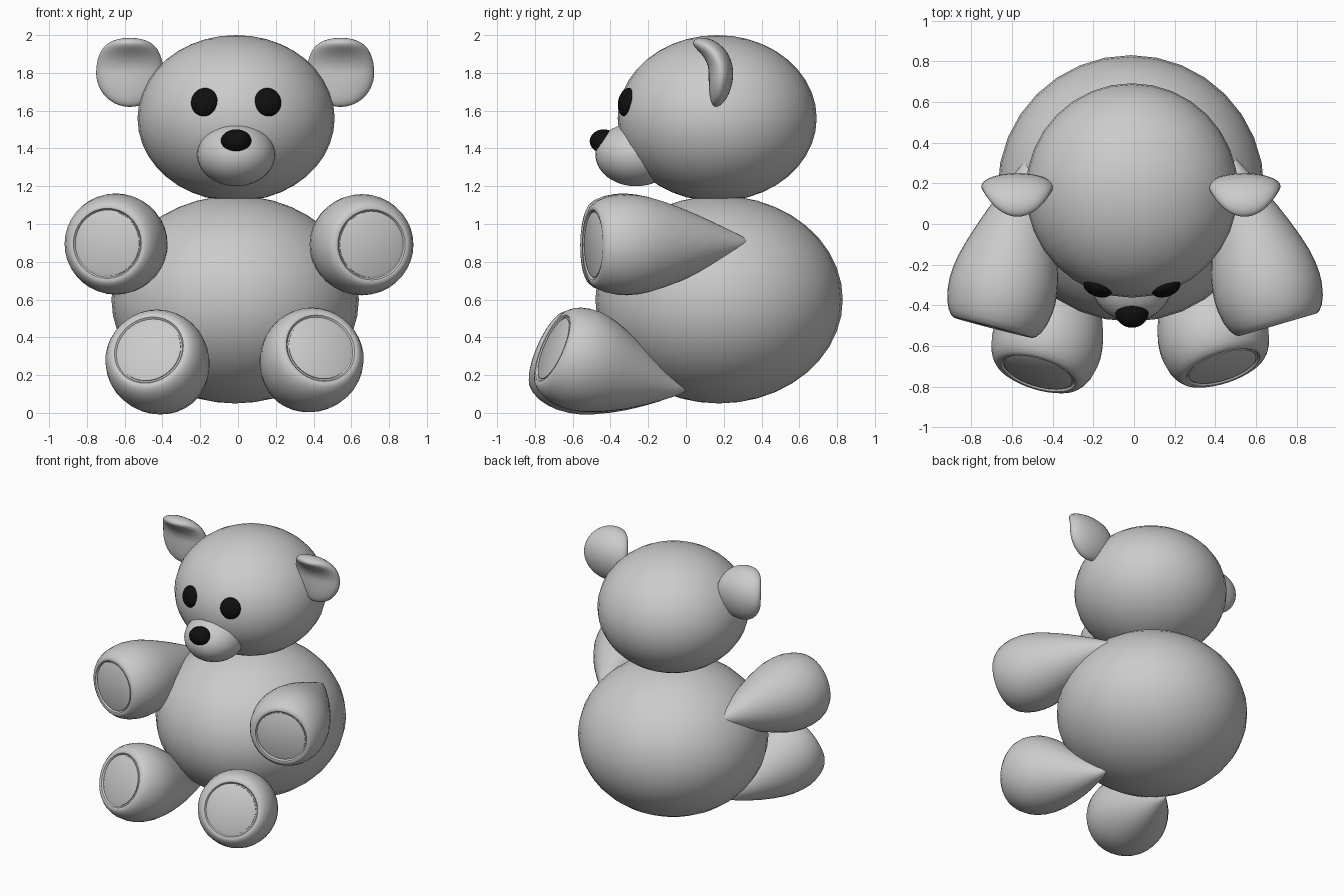
import bpy, bmesh, math
from mathutils import Vector, Matrix

if "Cube" in bpy.data.objects:
    bpy.data.objects.remove(bpy.data.objects["Cube"])

CX = -0.01  # symmetry line of the toy

black = bpy.data.materials.new("black")
black.diffuse_color = (0.005, 0.005, 0.005, 1)
black.use_nodes = True
black.node_tree.nodes["Principled BSDF"].inputs["Base Color"].default_value = black.diffuse_color


def finish(name, bm, mat=None):
    bmesh.ops.recalc_face_normals(bm, faces=bm.faces)
    me = bpy.data.meshes.new(name)
    bm.to_mesh(me)
    bm.free()
    ob = bpy.data.objects.new(name, me)
    bpy.context.collection.objects.link(ob)
    if mat:
        me.materials.append(mat)
    bpy.context.view_layer.objects.active = ob
    bpy.ops.object.select_all(action='DESELECT')
    ob.select_set(True)
    bpy.ops.object.shade_smooth_by_angle(angle=math.radians(40))
    return ob


def ellipsoid(name, loc, radii, rot=Matrix(), mat=None):
    bm = bmesh.new()
    bmesh.ops.create_uvsphere(bm, u_segments=32, v_segments=20, radius=1)
    bm.transform(Matrix.Translation(loc) @ rot @ Matrix.Diagonal((*radii, 1)))
    return finish(name, bm, mat)


def ear(name, x):
    # flattened ball whose upper half curls forward
    bm = bmesh.new()
    bmesh.ops.create_uvsphere(bm, u_segments=32, v_segments=28, radius=1)
    R, turn = 0.16, 1.5
    for v in bm.verts:
        t, d = v.co.z, v.co.y * 0.065
        if t > 0:
            a = t * turn
            y = 0.185 - R * (1 - math.cos(a)) + d * math.cos(a)
            z = 1.80 + R * math.sin(a) + d * math.sin(a)
        else:
            y, z = 0.185 - 0.025 * t * t + d, 1.80 + 0.18 * t
        v.co = (x + v.co.x * 0.178, y, z)
    finish(name, bm)


# limb profile: (fraction along the axis, radius), starting at the sunken pad seat
LIMB = [(0.005, 0.0), (0.005, 0.178), (-0.008, 0.186), (-0.010, 0.198),
        (0.0, 0.215), (0.03, 0.235), (0.08, 0.253), (0.15, 0.265), (0.21, 0.268),
        (0.28, 0.263), (0.35, 0.252), (0.44, 0.229), (0.54, 0.198), (0.64, 0.163),
        (0.74, 0.124), (0.84, 0.083), (0.92, 0.048), (0.97, 0.025), (1.0, 0.0)]


def revolve(name, rows, segs=36):
    # rows: (centre, axis direction, radius)
    bm = bmesh.new()
    prev = None
    for c, d, r in rows:
        q = d.to_track_quat('Z', 'Y')
        if r == 0:
            ring = [bm.verts.new(c)]
        else:
            ring = [bm.verts.new(c + q @ Vector((r * math.cos(k * math.tau / segs),
                                                 r * math.sin(k * math.tau / segs), 0)))
                    for k in range(segs)]
        if prev:
            for k in range(segs):
                j = (k + 1) % segs
                n, m = len(prev), len(ring)
                quad = [prev[k % n], prev[j % n], ring[j % m], ring[k % m]]
                bm.faces.new(list(dict.fromkeys(quad)))
        prev = ring
    finish(name, bm)


def limb(name, pad, normal, tip, fat=1.0):
    p, n, e = Vector(pad), Vector(normal).normalized(), Vector(tip)
    length = (e - p).length
    mid = p - n * length * 0.5
    rows = []
    for t, r in LIMB:
        c = p * (1 - t) ** 2 + mid * 2 * t * (1 - t) + e * t * t
        d = (mid - p) * 2 * (1 - t) + (e - mid) * 2 * t
        rows.append((c, d.normalized(), r * fat))
    revolve(name, rows)
    # pad disc in the end of the limb
    disc = [(-0.012, 0), (-0.012, 0.173), (0.002, 0.173), (0.006, 0.165), (0.008, 0)]
    revolve(name + "_pad", [(p + n * h, -n, r) for h, r in disc])


# torso, head, muzzle, nose
ellipsoid("body", (-0.015, 0.175, 0.60), (0.655, 0.655, 0.55))
ellipsoid("head", (CX, 0.165, 1.56), (0.522, 0.527, 0.44))
ellipsoid("muzzle", (CX, -0.265, 1.368), (0.207, 0.215, 0.168))
ellipsoid("nose", (CX, -0.435, 1.438), (0.081, 0.075, 0.063), mat=black)

for side, s in (("left", -1), ("right", 1)):
    # eyes lie flat on the head surface
    nrm = Vector((s * 0.32, -0.93, 0.20))
    rot = nrm.to_track_quat('Y', 'Z').to_matrix().to_4x4()
    ellipsoid(side + "_eye", (CX + s * 0.168, -0.315, 1.645), (0.073, 0.04, 0.076), rot, black)
    ear(side + "_ear", CX - 0.005 + s * 0.558)

# arms and legs, slightly uneven as in a hand-posed toy
limb("left_arm", (-0.69, -0.502, 0.897), (-0.25, -0.97, 0.02), (-0.50, 0.34, 0.89))
limb("right_arm", (0.705, -0.487, 0.89), (0.28, -0.96, 0.0), (0.47, 0.34, 0.90))
limb("left_leg", (-0.47, -0.73, 0.33), (-0.27, -0.88, 0.38), (-0.28, -0.01, 0.12), 1.02)
limb("right_leg", (0.435, -0.70, 0.34), (0.29, -0.88, 0.38), (0.25, 0.0, 0.12), 1.02)
